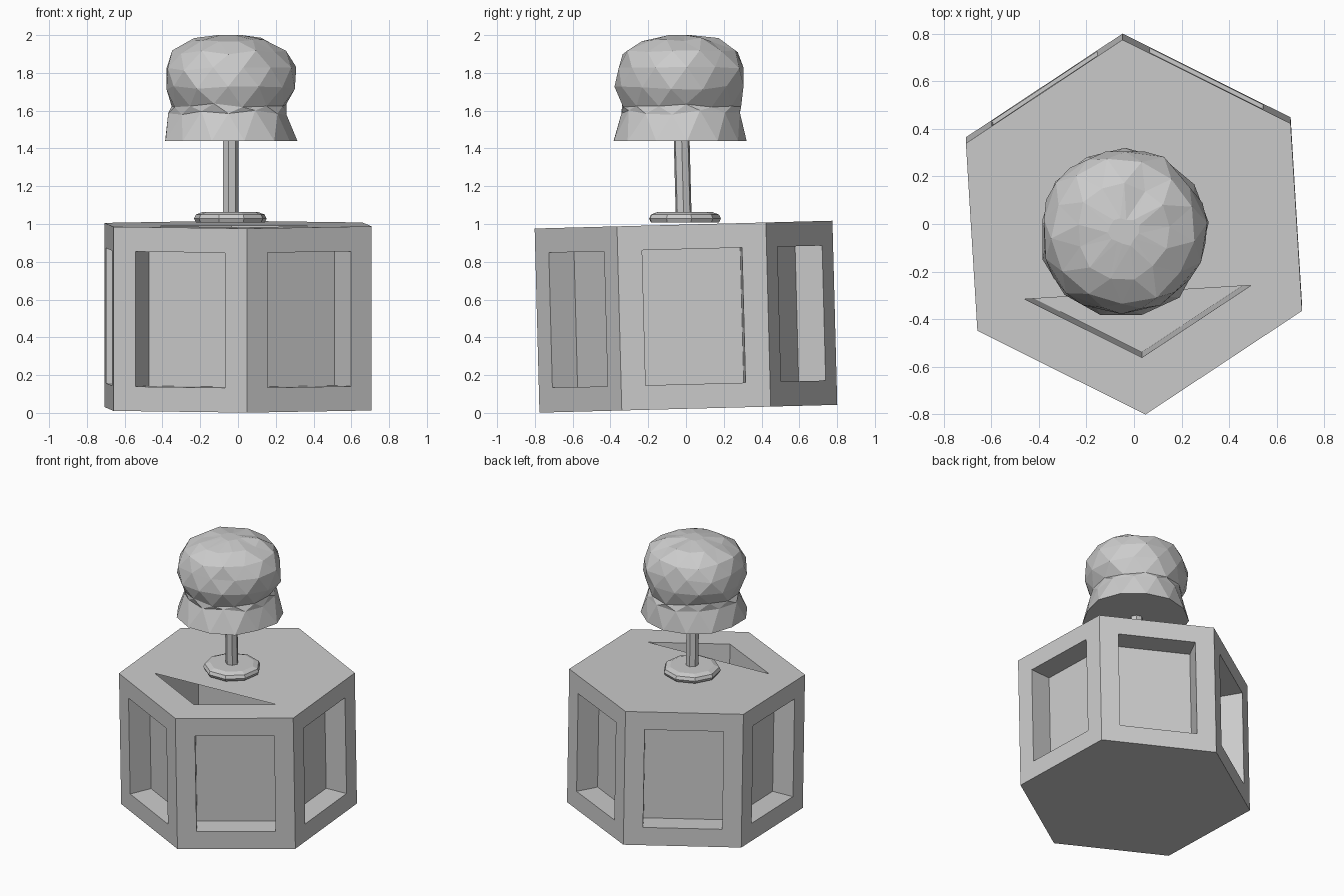
import bpy, bmesh, math, random
from mathutils import Matrix, Vector

if "Cube" in bpy.data.objects:
    bpy.data.objects.remove(bpy.data.objects["Cube"])

random.seed(4)
TILT = math.radians(1.5)


def finish(bm, name, loc=(0, 0, 0), tilt=0.0):
    me = bpy.data.meshes.new(name)
    bm.to_mesh(me)
    bm.free()
    ob = bpy.data.objects.new(name, me)
    ob.location = loc
    ob.rotation_euler = (tilt, 0, 0)
    bpy.context.collection.objects.link(ob)
    return ob


def lathe(name, profile, sides, loc, phase=0.0, jitter=0.0, twist=0.0, tilt=0.0):
    """Stack rings of (radius, height), cap both ends."""
    bm = bmesh.new()
    rings = []
    last = len(profile) - 1
    for k, (r, z) in enumerate(profile):
        ring = []
        for i in range(sides):
            a = phase + math.tau * (i + twist * (k % 2)) / sides
            rr = r + random.uniform(-jitter, jitter)
            dz = random.uniform(-jitter, jitter) if 0 < k < last else 0
            ring.append(bm.verts.new((rr * math.cos(a), rr * math.sin(a), z + dz)))
        rings.append(ring)
    for lo, hi in zip(rings, rings[1:]):
        for i in range(sides):
            j = (i + 1) % sides
            bm.faces.new((lo[i], lo[j], hi[j], hi[i]))
    bm.faces.new(rings[0][::-1])
    bm.faces.new(rings[-1])
    if jitter:
        bmesh.ops.triangulate(bm, faces=bm.faces[:])
    bmesh.ops.recalc_face_normals(bm, faces=bm.faces[:])
    return finish(bm, name, loc, tilt)


def push_in(bm, faces, depth):
    """Extrude faces straight inwards."""
    for f in bmesh.ops.extrude_discrete_faces(bm, faces=faces)['faces']:
        f.normal_update()
        bmesh.ops.translate(bm, vec=-f.normal * depth, verts=f.verts[:])


# Hexagonal box with recessed side panels and a hollow top
bm = bmesh.new()
R, H = 0.79, 0.975
low, high = [], []
for i in range(6):
    a = math.radians(93.5 + 60 * i)
    low.append(bm.verts.new((R * math.cos(a), R * math.sin(a), 0)))
    high.append(bm.verts.new((R * math.cos(a), R * math.sin(a), H)))
sides = [bm.faces.new((low[i], low[(i + 1) % 6], high[(i + 1) % 6], high[i]))
         for i in range(6)]
bm.faces.new(low[::-1])
top = bm.faces.new(high)
bm.normal_update()
bmesh.ops.inset_individual(bm, faces=sides, thickness=0.13, use_even_offset=True)
bmesh.ops.inset_individual(bm, faces=[top], thickness=0.208, use_even_offset=True)
bm.normal_update()
rim = [v.co.copy() for v in top.verts]
push_in(bm, sides, 0.16)
push_in(bm, [top], 0.85)
finish(bm, "hexagonal_box", (0, 0.0125, 0.022), TILT)

# Lid covers the opening except one front triangle
bm = bmesh.new()
front = min(rim, key=lambda c: c.y)
bm.faces.new([bm.verts.new(c) for c in rim if c is not front])
finish(bm, "box_lid", (0, 0.0125, 0.022), TILT)

# Lamp foot, pole and faceted shade
lathe("lamp_foot", [(0.185, 0), (0.195, 0.02), (0.185, 0.042), (0.15, 0.055)],
      9, (-0.04, -0.01, 1.008), phase=0.2)
lathe("lamp_pole", [(0.043, 0), (0.043, 0.5)], 7, (-0.04, -0.012, 1.03), tilt=TILT)
lathe("lamp_shade",
      [(0.355, 1.44), (0.315, 1.59), (0.31, 1.63), (0.345, 1.72), (0.345, 1.82),
       (0.305, 1.91), (0.20, 1.975), (0.06, 2.0)],
      13, (-0.045, -0.03, 0), phase=0.1, jitter=0.012, twist=0.5)
